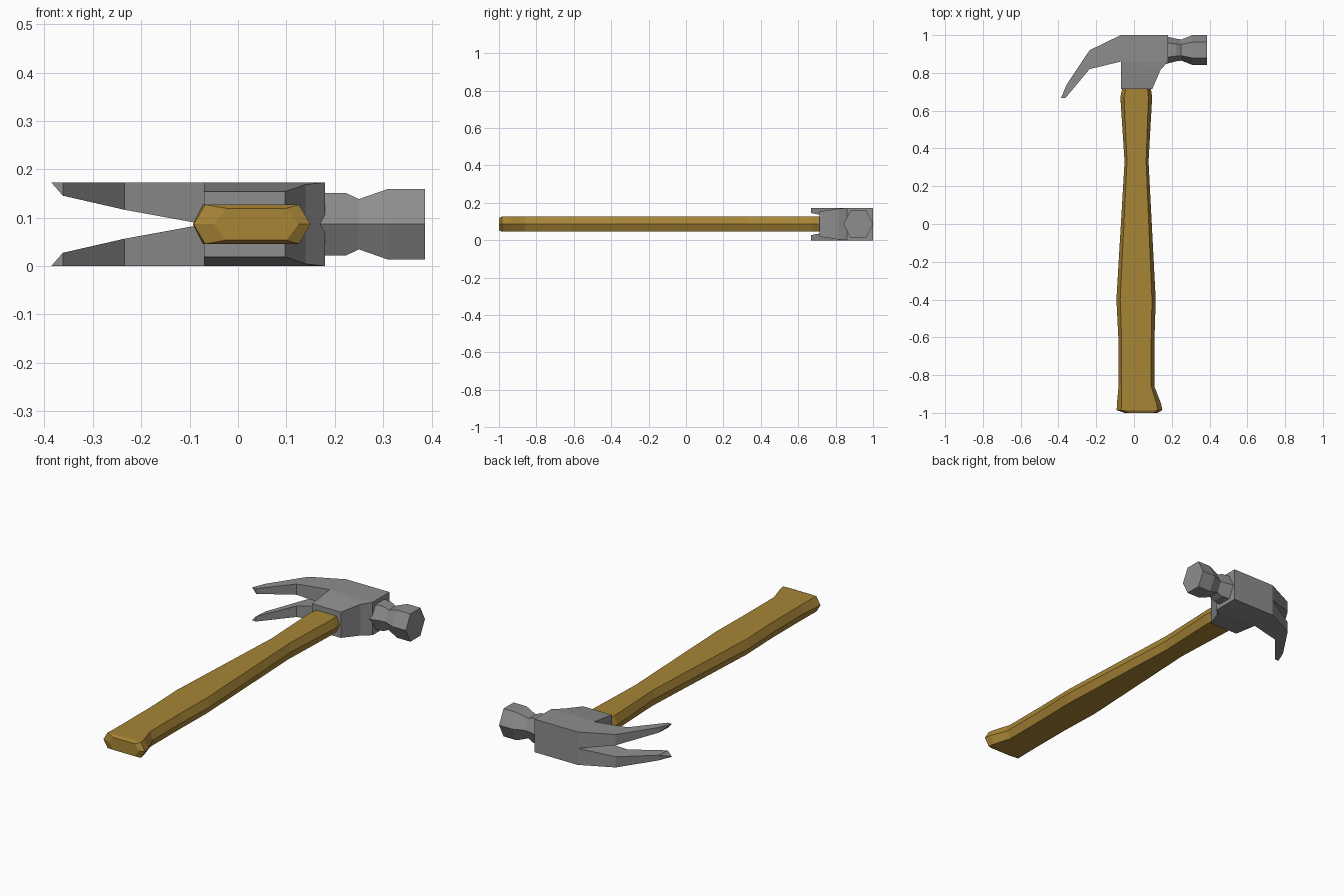
import bpy, bmesh

if "Cube" in bpy.data.objects:
    bpy.data.objects.remove(bpy.data.objects["Cube"])

MID = 0.0865   # height of the hammer's mid-plane
H = 0.0865     # half thickness of the head


def material(name, rgb):
    m = bpy.data.materials.new(name)
    m.diffuse_color = (*rgb, 1)
    m.use_nodes = True
    m.node_tree.nodes["Principled BSDF"].inputs["Base Color"].default_value = m.diffuse_color
    return m


steel = material("grey steel", (0.27, 0.27, 0.27))
wood = material("golden wood", (0.39, 0.235, 0.037))


def loft(bm, rings, start=True, end=True):
    """Skin a row of equal-length point rings, with optional end caps."""
    rows = [[bm.verts.new((x, y, z + MID)) for x, y, z in r] for r in rings]
    n = len(rows[0])
    for a, b in zip(rows, rows[1:]):
        for i in range(n):
            j = (i + 1) % n
            bm.faces.new((a[i], a[j], b[j], b[i]))
    if start:
        bm.faces.new(rows[0])
    if end:
        bm.faces.new(rows[-1])


def finish(name, bm, mat):
    bmesh.ops.remove_doubles(bm, verts=bm.verts, dist=1e-4)
    bmesh.ops.recalc_face_normals(bm, faces=bm.faces)
    me = bpy.data.meshes.new(name)
    bm.to_mesh(me)
    bm.free()
    me.materials.append(mat)
    ob = bpy.data.objects.new(name, me)
    bpy.context.collection.objects.link(ob)


# Handle: flattened hexagon sections (y, left, right, bevel, half height)
bm = bmesh.new()
rings = []
for y, l, r, b, h in [(-1.0, -0.05, 0.125, 0.025, 0.033),
                      (-0.985, -0.092, 0.15, 0.024, 0.0405),
                      (-0.95, -0.09, 0.143, 0.024, 0.0405),
                      (-0.86, -0.082, 0.108, 0.017, 0.0405),
                      (-0.62, -0.082, 0.108, 0.017, 0.0405),
                      (-0.40, -0.093, 0.115, 0.02, 0.0405),
                      (0.33, -0.05, 0.077, 0.013, 0.0405),
                      (0.67, -0.072, 0.096, 0.02, 0.0405),
                      (0.73, -0.06, 0.088, 0.018, 0.0405)]:
    rings.append([(l, y, 0), (l + b, y, h), (r - b, y, h),
                  (r, y, 0), (r - b, y, -h), (l + b, y, -h)])
loft(bm, rings)
finish("handle", bm, wood)

# Head body: socket widening up into the block (left point, right point, half depths)
bm = bmesh.new()
rings = []
for (lx, ly, lh), (rx, ry, rh) in [((-0.07, 0.715, 0.0675), (0.097, 0.715, 0.0675)),
                                   ((-0.07, 0.86, H), (0.14, 0.815, 0.082)),
                                   ((-0.07, 0.86, H), (0.18, 0.86, H)),
                                   ((-0.07, 1.0, H), (0.18, 1.0, H))]:
    rings.append([(lx, ly, lh), (rx, ry, rh), (rx, ry, -rh), (lx, ly, -lh)])
loft(bm, rings)
finish("head_block", bm, steel)

# Claws: two mirrored prongs (outer point, inner point, half gap)
for name, s in (("upper_claw", 1), ("lower_claw", -1)):
    bm = bmesh.new()
    rings = []
    for o, i, g in [((-0.07, 1.0), (-0.07, 0.86), 0),
                    ((-0.235, 0.92), (-0.235, 0.82), 0.03),
                    ((-0.357, 0.738), (-0.362, 0.668), 0.059),
                    ((-0.386, 0.668), (-0.386, 0.668), H)]:
        rings.append([(*o, s * H), (*o, s * g), (*i, s * g), (*i, s * H)])
    loft(bm, rings, start=False, end=False)
    finish(name, bm, steel)

# Striking face and neck: hexagon sections (x, y radius, half height)
bm = bmesh.new()
rings = []
for x, r, h in [(0.17, 0.073, 0.065), (0.222, 0.06, 0.065), (0.25, 0.056, 0.052),
                (0.31, 0.079, 0.073), (0.386, 0.079, 0.073)]:
    c = 0.921
    rings.append([(x, c - r, 0), (x, c - r * 0.53, h), (x, c + r * 0.53, h),
                  (x, c + r, 0), (x, c + r * 0.53, -h), (x, c - r * 0.53, -h)])
loft(bm, rings)
finish("striking_face", bm, steel)
